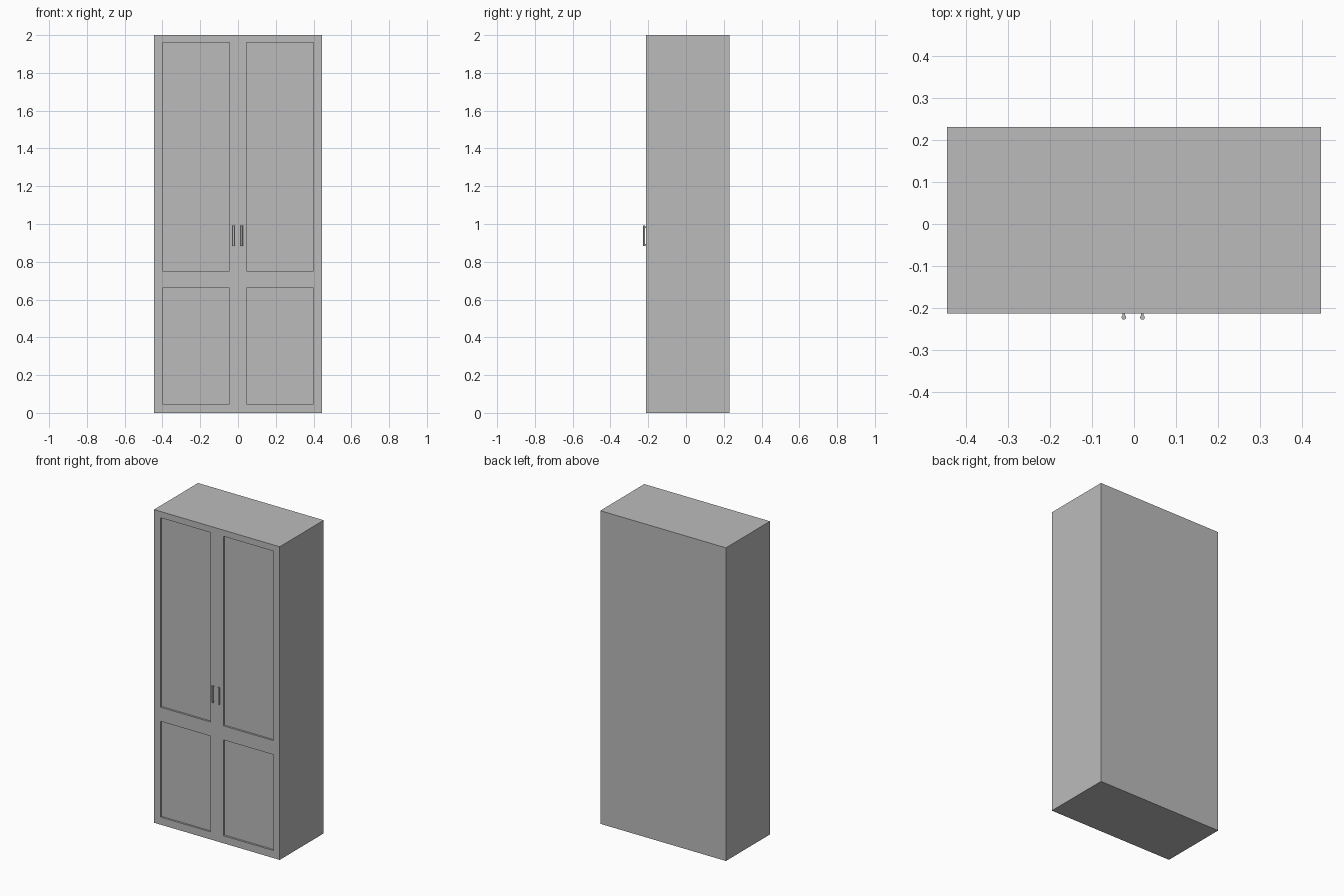
import bpy
import bmesh
from mathutils import Matrix, Vector

if "Cube" in bpy.data.objects:
    bpy.data.objects.remove(bpy.data.objects["Cube"], do_unlink=True)

HALF_W, HEIGHT = 0.444, 2.0
FRONT, BACK, RECESS = -0.213, 0.231, 0.012

grey = bpy.data.materials.new("plain_grey")
grey.use_nodes = True
grey.diffuse_color = (0.5, 0.5, 0.5, 1)
grey.node_tree.nodes["Principled BSDF"].inputs["Base Color"].default_value = grey.diffuse_color


def make_object(name, bm):
    bmesh.ops.recalc_face_normals(bm, faces=bm.faces)
    mesh = bpy.data.meshes.new(name)
    bm.to_mesh(mesh)
    bm.free()
    mesh.materials.append(grey)
    obj = bpy.data.objects.new(name, mesh)
    bpy.context.collection.objects.link(obj)
    return obj


def add_box(bm, low, high):
    low, high = Vector(low), Vector(high)
    matrix = Matrix.Translation((low + high) / 2) @ Matrix.Diagonal((*(high - low), 1))
    bmesh.ops.create_cube(bm, size=1, matrix=matrix)


# Cabinet carcass behind the doors
bm = bmesh.new()
add_box(bm, (-HALF_W, FRONT + RECESS, 0), (HALF_W, BACK, HEIGHT))
make_object("cabinet_body", bm)

# Door frames: stiles and rails standing proud of the recessed panels
for name, side in (("left_door", 1), ("right_door", -1)):
    xs = [0, 0.045, 0.40, HALF_W]
    zs = [0, 0.048, 0.66, 0.75, 1.96, HEIGHT]
    bm = bmesh.new()
    grid = [[bm.verts.new((side * x, FRONT, z)) for z in zs] for x in xs]
    frame = []
    for i in range(len(xs) - 1):
        for j in range(len(zs) - 1):
            if i == 1 and j in (1, 3):
                continue
            frame.append(bm.faces.new((grid[i][j], grid[i + 1][j],
                                       grid[i + 1][j + 1], grid[i][j + 1])))
    extruded = bmesh.ops.extrude_face_region(bm, geom=frame, use_keep_orig=True)
    moved = [v for v in extruded["geom"] if isinstance(v, bmesh.types.BMVert)]
    bmesh.ops.translate(bm, verts=moved, vec=(0, RECESS, 0))
    make_object(name, bm)

# Bar handles: a round grip on two short posts
for name, x in (("left_handle", 0.02), ("right_handle", -0.024)):
    bm = bmesh.new()
    bmesh.ops.create_cone(bm, cap_ends=True, segments=16, radius1=0.0055, radius2=0.0055,
                          depth=0.108, matrix=Matrix.Translation((x, -0.222, 0.937)))
    for z in (0.89, 0.984):
        add_box(bm, (x - 0.003, -0.22, z - 0.004), (x + 0.003, FRONT, z + 0.004))
    obj = make_object(name, bm)
    bpy.ops.object.select_all(action="DESELECT")
    obj.select_set(True)
    bpy.context.view_layer.objects.active = obj
    bpy.ops.object.shade_smooth_by_angle()
